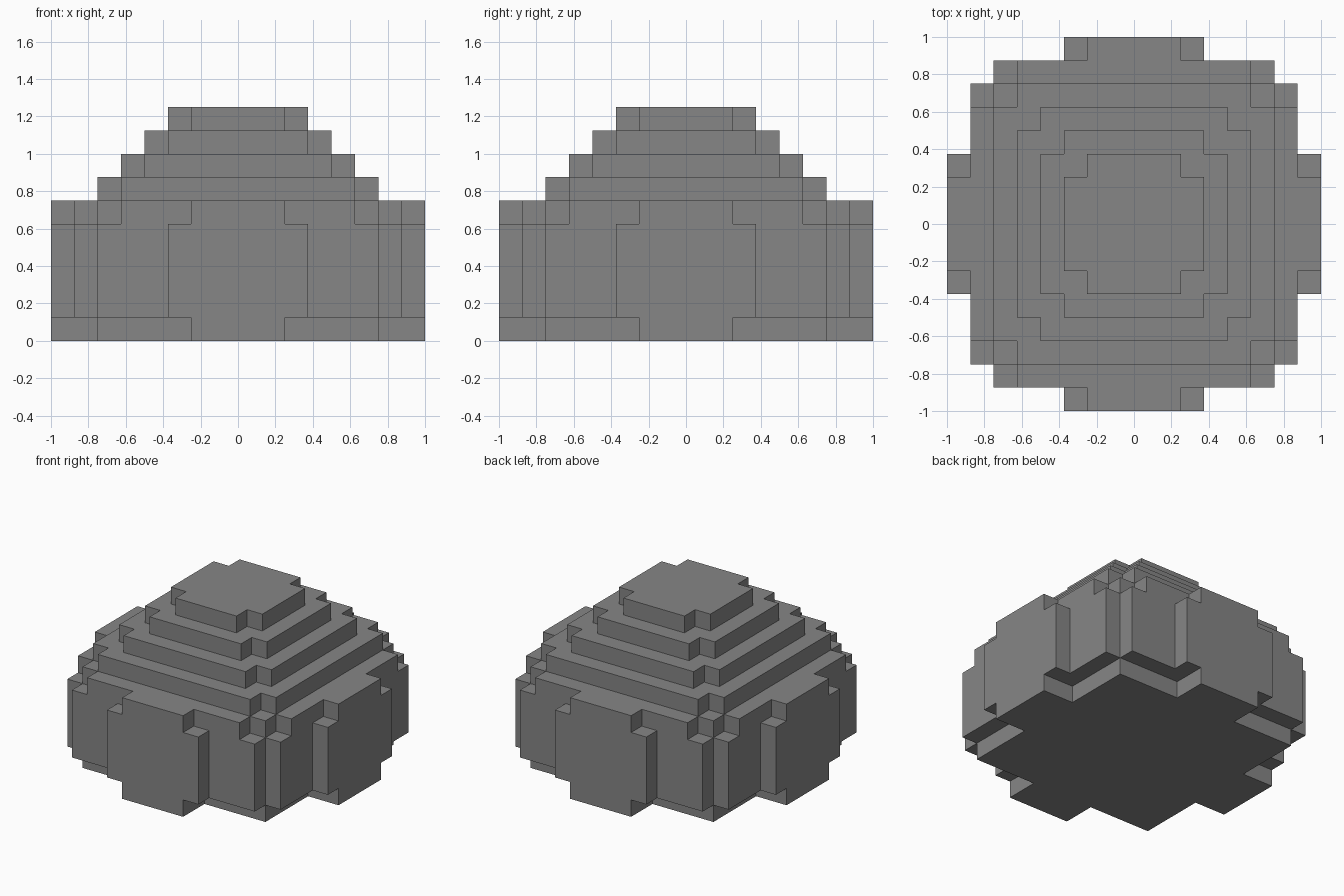
import bpy
import bmesh

cube = bpy.data.objects.get("Cube")
if cube:
    bpy.data.objects.remove(cube, do_unlink=True)

U = 0.125  # size of one block

stone = bpy.data.materials.new("stone_grey")
stone.use_nodes = True
GREY = (0.24, 0.24, 0.24, 1.0)
stone.diffuse_color = GREY
stone.node_tree.nodes["Principled BSDF"].inputs["Base Color"].default_value = GREY


def stepped_outline(steps):
    """Mirror one quadrant of (half width, up to depth) steps into a closed outline."""
    quadrant, low = [], 0
    for half, high in steps:
        if low:
            quadrant.append((half, low))
        quadrant.append((half, high))
        low = high
    upper = quadrant + [(-x, y) for x, y in reversed(quadrant)]
    return upper + [(-x, -y) for x, y in upper]


def tier(name, bottom, top, steps):
    """Extrude a stepped outline between two block heights."""
    bm = bmesh.new()
    base = bm.faces.new([bm.verts.new((x * U, y * U, bottom * U))
                         for x, y in stepped_outline(steps)])
    result = bmesh.ops.extrude_face_region(bm, geom=[base], use_keep_orig=True)
    raised = [v for v in result["geom"] if isinstance(v, bmesh.types.BMVert)]
    bmesh.ops.translate(bm, verts=raised, vec=(0, 0, (top - bottom) * U))
    bmesh.ops.recalc_face_normals(bm, faces=bm.faces)
    mesh = bpy.data.meshes.new(name)
    bm.to_mesh(mesh)
    bm.free()
    mesh.materials.append(stone)
    obj = bpy.data.objects.new(name, mesh)
    bpy.context.collection.objects.link(obj)


# Lower body with a projecting panel on each side
tier("base_layer", 0, 1, [(8, 2), (6, 6), (2, 8)])
tier("main_body", 1, 5, [(8, 3), (7, 6), (6, 7), (3, 8)])
tier("shoulder_layer", 5, 6, [(8, 2), (7, 5), (6, 6), (5, 7), (2, 8)])

# Stepped dome, each tier a square with notched corners
for i, half in enumerate((6, 5, 4, 3)):
    tier(f"dome_tier_{i + 1}", 6 + i, 7 + i, [(half, half - 1), (half - 1, half)])
